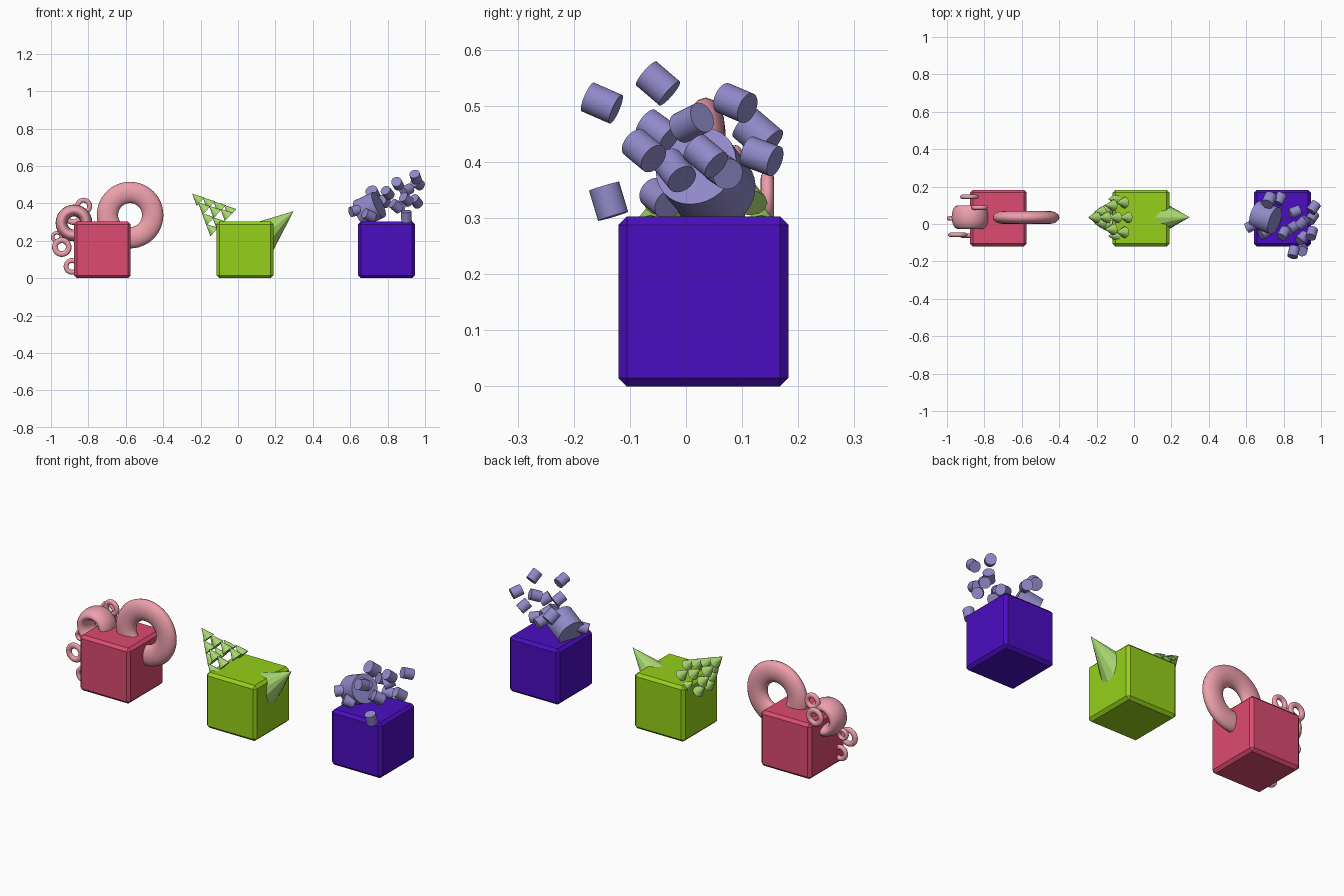
import bpy
from math import radians, sin, cos, tan, pi
from mathutils import Vector

if "Cube" in bpy.data.objects:
    bpy.data.objects.remove(bpy.data.objects["Cube"])


def material(name, rgb):
    m = bpy.data.materials.new(name)
    m.diffuse_color = (*rgb, 1)
    m.use_nodes = True
    m.node_tree.nodes["Principled BSDF"].inputs["Base Color"].default_value = m.diffuse_color
    return m


ROSE = material("rose", (.72, .07, .16))
PINK = material("pink", (.85, .35, .41))
LIME = material("lime", (.30, .63, .01))
PALE_GREEN = material("pale_green", (.39, .68, .16))
VIOLET = material("violet", (.07, .004, .53))
LAVENDER = material("lavender", (.28, .25, .58))


def finish(name, mat, smooth=True):
    ob = bpy.context.object
    ob.name = name
    ob.data.materials.append(mat)
    if smooth:
        bpy.ops.object.shade_smooth_by_angle(angle=radians(35))
    return ob


def aim(ob, direction):
    ob.rotation_euler = Vector(direction).to_track_quat('Z', 'Y').to_euler()


def block(name, x, mat):
    bpy.ops.mesh.primitive_cube_add(size=.303, location=(x, .031, .1515))
    ob = finish(name, mat, False)
    b = ob.modifiers.new("chamfer", 'BEVEL')
    b.width, b.segments = .015, 1


def ring(name, loc, outer, hole, half_depth):
    minor = (outer - hole) / 2
    bpy.ops.mesh.primitive_torus_add(major_radius=(outer + hole) / 2, minor_radius=minor,
                                     major_segments=48, minor_segments=16,
                                     location=loc, rotation=(pi / 2, 0, 0))
    finish(name, PINK).scale.z = half_depth / minor


def spike(name, tip, direction, radius, length, sides):
    d = Vector(direction).normalized()
    bpy.ops.mesh.primitive_cone_add(vertices=sides, radius1=radius, depth=length,
                                    location=Vector(tip) - d * length / 2)
    aim(finish(name, PALE_GREEN, False), d)


def drum(name, loc, axis, radius, depth):
    bpy.ops.mesh.primitive_cylinder_add(vertices=32, radius=radius, depth=depth, location=loc)
    aim(finish(name, LAVENDER), axis)


# Three chamfered blocks
block("rose_block", -.725, ROSE)
block("lime_block", .0375, LIME)
block("violet_block", .794, VIOLET)

# Rings on the rose block
ring("large_ring", (-.577, .035, .337), .178, .064, .035)
ring("thick_ring", (-.877, .037, .295), .098, .035, .063)
small_rings = [(-.825, .088, .385, .045), (-.88, .145, .335, .05), (-.942, -.058, .166, .052),
               (-.968, .03, .22, .032), (-.888, -.062, .063, .044)]
for i, (x, y, z, r) in enumerate(small_rings):
    ring(f"small_ring_{i}", (x, y, z), r, r * .42, .012)

# Large spike, and small spikes spread over a mirrored cone, on the lime block
spike("large_spike", (.297, .036, .358), (.77, 0, .64), .127, .3, 12)
axis = Vector((-.72, 0, .69)).normalized()
up = Vector((.69, 0, .72)).normalized()
apex = Vector((-.245, .035, .452))
spike("tip_spike", apex, axis, .031, .063, 12)
for t, n in ((.055, 3), (.11, 5), (.165, 7)):
    for k in range(n):
        a = 2 * pi * k / n
        r = t * tan(radians(24))
        p = apex - axis * t + up * r * cos(a) + Vector((0, 1.38 * r * sin(a), 0))
        spike(f"small_spike_{n}_{k}", p, axis, .031, .063, 12)

# Drums floating over the violet block
drum("large_drum", (.703, .035, .37), (.85, -.3, .4), .075, .115)
small_drums = [
    ((.95, -.05, .54), (.2, .7, -.6)), ((.853, -.15, .505), (.2, .8, -.35)),
    ((.90, -.138, .33), (.05, .3, -1)), ((.96, .088, .505), (.5, .7, -.3)),
    ((.90, -.075, .42), (.6, .6, -.5)), ((.80, -.05, .455), (.4, .7, -.5)),
    ((.952, .035, .41), (.4, .6, -.5)), ((.845, -.02, .385), (.6, .4, -.5)),
    ((.628, -.01, .36), (.8, .4, .2)), ((.86, .065, .385), (.8, .3, -.2)),
    ((.903, .01, .47), (.6, .6, .3)), ((.78, .135, .41), (.4, .8, -.3)),
    ((.70, -.045, .335), (.8, .5, -.4)),
]
for i, (loc, ax) in enumerate(small_drums):
    drum(f"small_drum_{i}", loc, ax, .028, .056)
drum("rear_drum", (.722, .128, .45), (.3, .7, -.6), .033, .062)
